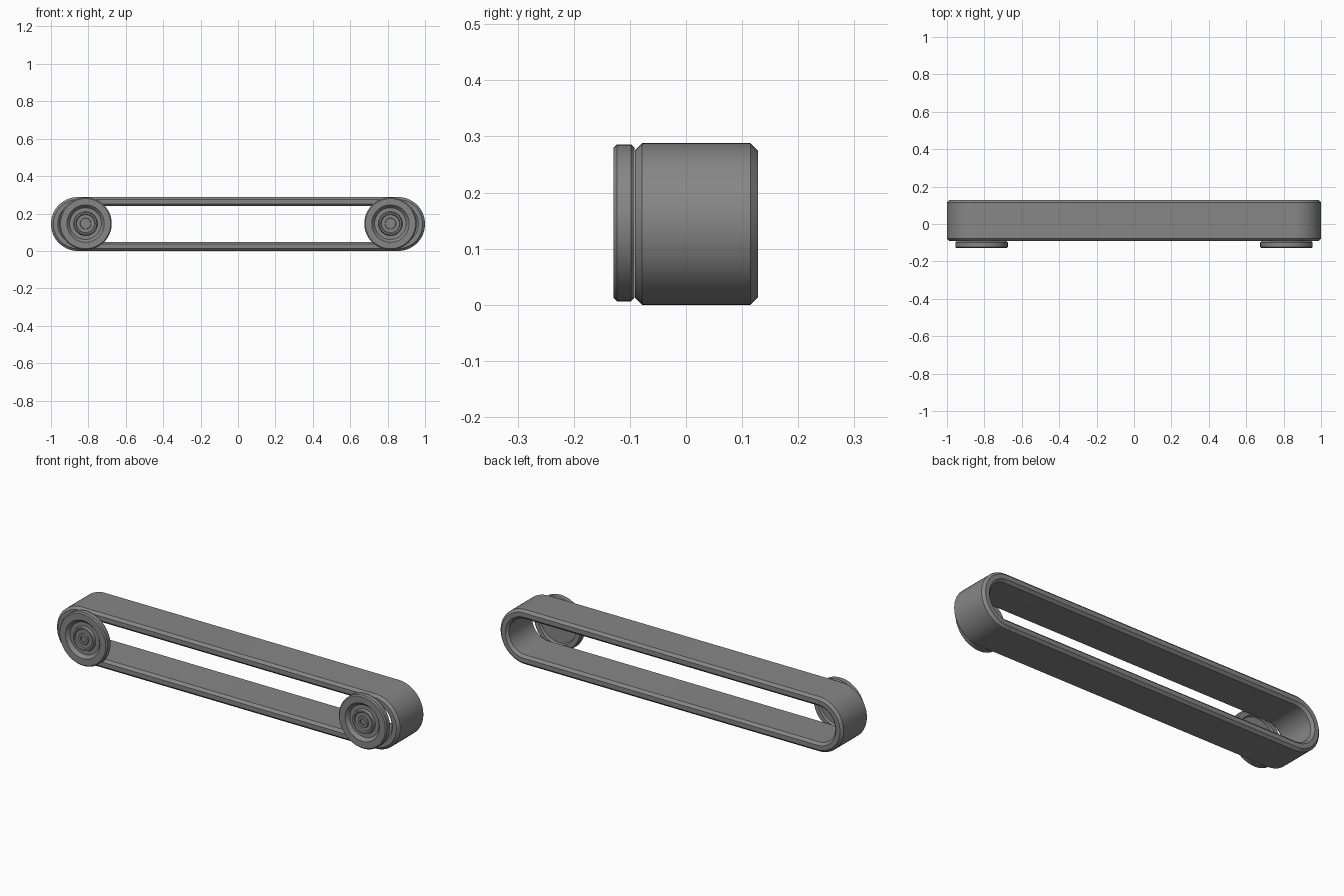
import bpy
import math

cube = bpy.data.objects.get("Cube")
if cube:
    bpy.data.objects.remove(cube, do_unlink=True)

# Single grey material
grey = bpy.data.materials.new("mid grey")
grey.use_nodes = True
COLOUR = (0.24, 0.24, 0.24, 1)
grey.diffuse_color = COLOUR
grey.node_tree.nodes["Principled BSDF"].inputs["Base Color"].default_value = COLOUR


def make_object(name, verts, faces, location):
    mesh = bpy.data.meshes.new(name)
    mesh.from_pydata(verts, [], faces)
    mesh.materials.append(grey)
    obj = bpy.data.objects.new(name, mesh)
    obj.location = location
    bpy.context.collection.objects.link(obj)
    bpy.ops.object.select_all(action="DESELECT")
    obj.select_set(True)
    bpy.context.view_layer.objects.active = obj
    bpy.ops.object.mode_set(mode="EDIT")
    bpy.ops.mesh.select_all(action="SELECT")
    bpy.ops.mesh.normals_make_consistent(inside=False)
    bpy.ops.object.mode_set(mode="OBJECT")
    bpy.ops.object.shade_smooth_by_angle(angle=math.radians(25))
    return obj


def sweep(stations, profile, closed):
    """Place (radius, y) profile points at each (centre x, angle) station."""
    count, n = len(stations), len(profile)
    verts = [(cx + r * math.cos(a), y, r * math.sin(a))
             for cx, a in stations for r, y in profile]
    faces = []
    for i in range(count):
        j = (i + 1) % count
        for k in range(n if closed else n - 1):
            m = (k + 1) % n
            faces.append((i * n + k, i * n + m, j * n + m, j * n + k))
    if not closed:
        # Cap both ends of the open profile
        faces.append([i * n for i in range(count)])
        faces.append([i * n + n - 1 for i in range(count)])
    return verts, faces


# Belt: chamfered band swept round a long loop
RADIUS, INNER, FRONT, BACK, CHAMFER = 0.144, 0.095, -0.091, 0.128, 0.013
HALF = 1 - RADIUS
STEPS = 28
loop = [(HALF, -math.pi / 2 + math.pi * i / STEPS) for i in range(STEPS + 1)]
loop += [(-HALF, math.pi / 2 + math.pi * i / STEPS) for i in range(STEPS + 1)]
band = [
    (RADIUS, FRONT + CHAMFER), (RADIUS, BACK - CHAMFER),
    (RADIUS - CHAMFER, BACK), (INNER + CHAMFER, BACK),
    (INNER, BACK - CHAMFER), (INNER, FRONT + CHAMFER),
    (INNER + CHAMFER, FRONT), (RADIUS - CHAMFER, FRONT),
]
make_object("belt", *sweep(loop, band, True), (0, 0, RADIUS))

# Wheels: turned discs with a dished front, stepped hub and recessed back
turning = [
    (0.016, -0.118), (0.016, -0.126), (0.028, -0.126), (0.03, -0.12),
    (0.048, -0.12), (0.052, -0.126), (0.06, -0.126), (0.064, -0.112),
    (0.085, -0.112), (0.1, -0.129), (0.134, -0.129), (0.14, -0.123),
    (0.14, -0.098), (0.134, -0.092), (0.11, -0.092), (0.105, -0.104),
]
circle = [(0, math.tau * i / 48) for i in range(48)]
for side, x in (("left", 0.815), ("right", -0.815)):
    make_object(side + "_wheel", *sweep(circle, turning, False), (x, 0, 0.146))
